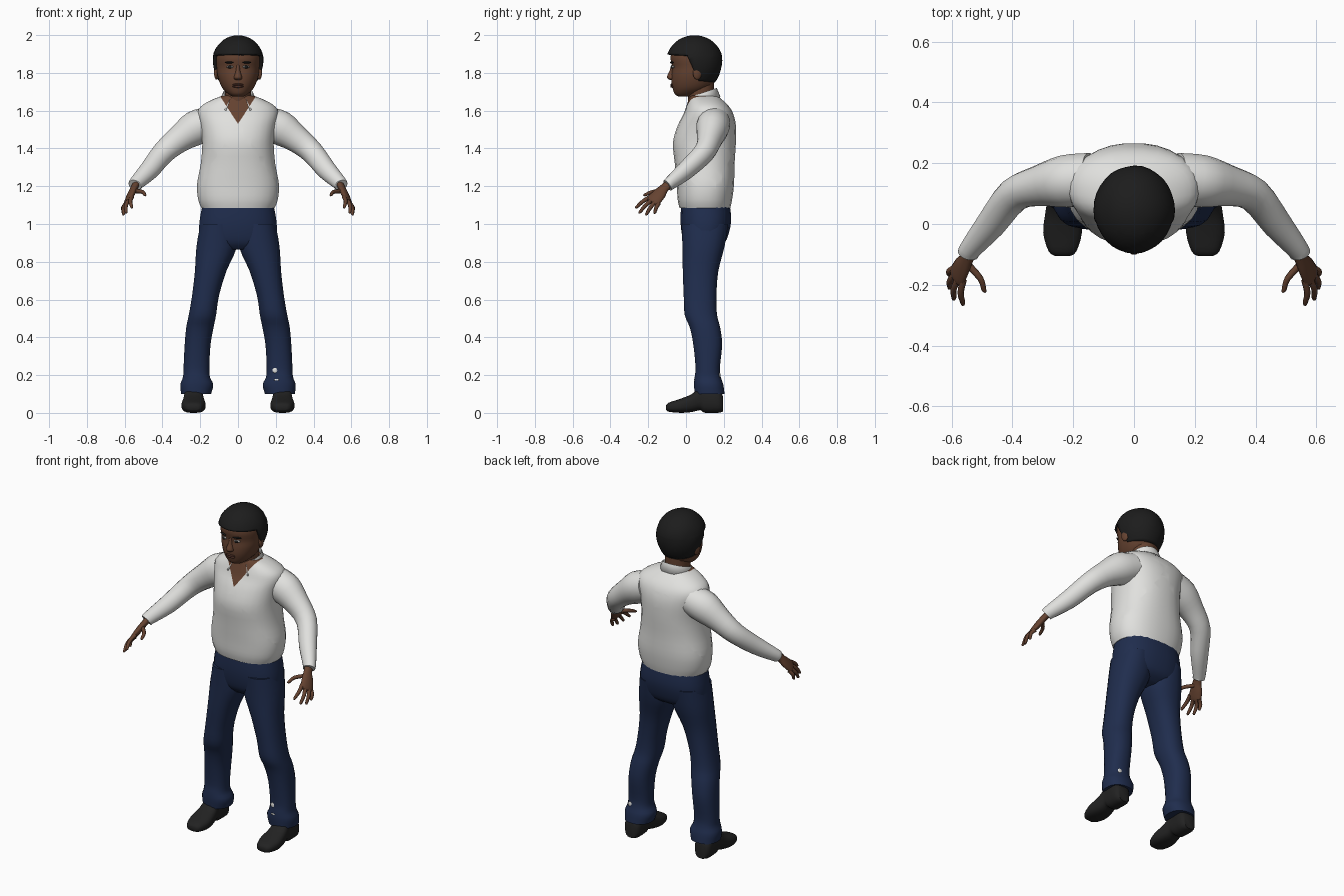
import bpy, bmesh, math
from mathutils import Vector, Matrix

old = bpy.data.objects.get("Cube")
if old:
    bpy.data.objects.remove(old, do_unlink=True)


def material(name, r, g, b):
    m = bpy.data.materials.new(name)
    m.use_nodes = True
    m.diffuse_color = (r, g, b, 1)
    bsdf = m.node_tree.nodes["Principled BSDF"]
    bsdf.inputs["Base Color"].default_value = (r, g, b, 1)
    bsdf.inputs["Roughness"].default_value = 0.8
    return m


SKIN = material("brown skin", 0.13, 0.055, 0.03)
LIP = material("dark lip", 0.085, 0.032, 0.022)
SHIRT = material("white cloth", 0.75, 0.75, 0.73)
NAVY = material("navy cloth", 0.014, 0.026, 0.075)
HAIR = material("black hair", 0.012, 0.012, 0.012)
SHOE = material("black leather", 0.016, 0.016, 0.016)
EYE = material("eye white", 0.4, 0.38, 0.36)


def finish(name, bm, *mats):
    bmesh.ops.recalc_face_normals(bm, faces=bm.faces)
    me = bpy.data.meshes.new(name)
    bm.to_mesh(me)
    bm.free()
    ob = bpy.data.objects.new(name, me)
    bpy.context.collection.objects.link(ob)
    for m in mats:
        me.materials.append(m)
    bpy.ops.object.select_all(action='DESELECT')
    ob.select_set(True)
    bpy.context.view_layer.objects.active = ob
    bpy.ops.object.shade_smooth_by_angle(angle=math.radians(50))
    return ob


def spline(a, b, c, d, t):
    return b + (c - a) * (t / 2) + (a - b * 2.5 + c * 2 - d / 2) * t * t \
        + ((b - c) * 1.5 + (d - a) / 2) * t ** 3


def loft(secs, n=20, steps=3, power=2.0, caps=True):
    """Skin smooth rings through sections of (centre, half axis u, half axis v)."""
    bm = bmesh.new()
    rows = []
    last = len(secs) - 1
    for i in range(last):
        four = [secs[min(max(i + k, 0), last)] for k in (-1, 0, 1, 2)]
        for s in range(steps):
            rows.append([spline(*(q[j] for q in four), s / steps) for j in range(3)])
    rows.append(secs[-1])
    rings = []
    for c, u, v in rows:
        ring = []
        for k in range(n):
            a = math.tau * (k + 0.5) / n
            ca, sa = math.cos(a), math.sin(a)
            x = math.copysign(abs(ca) ** (2 / power), ca)
            y = math.copysign(abs(sa) ** (2 / power), sa)
            ring.append(bm.verts.new(c + u * x + v * y))
        rings.append(ring)
    for p, q in zip(rings, rings[1:]):
        for k in range(n):
            bm.faces.new((p[k], p[(k + 1) % n], q[(k + 1) % n], q[k]))
    if caps:
        bm.faces.new(rings[0])
        bm.faces.new(rings[-1])
    return bm


def level(rows, side=1):
    """Horizontal sections from rows of (z, centre x, half width, front y, back y)."""
    return [(Vector((side * x, (f + b) / 2, z)), Vector((w, 0, 0)),
             Vector((0, (b - f) / 2, 0))) for z, x, w, f, b in rows]


def tube(path, side=1, wide=(0, 1, 0)):
    """Sections along a path of (point, half width, half thickness)."""
    pts = [Vector((side * p[0], p[1], p[2])) for p, _, _ in path]
    wide = Vector((side * wide[0], wide[1], wide[2]))
    out = []
    for i, (_, w, t) in enumerate(path):
        d = (pts[min(i + 1, len(pts) - 1)] - pts[max(i - 1, 0)]).normalized()
        u = (wide - d * wide.dot(d)).normalized()
        out.append((pts[i], u * w, d.cross(u) * t))
    return out


def ball(name, centre, size, mat, tilt=0):
    bm = bmesh.new()
    bmesh.ops.create_uvsphere(bm, u_segments=16, v_segments=10, radius=1)
    bm.transform(Matrix.Translation(centre) @ Matrix.Rotation(tilt, 4, 'Z')
                 @ Matrix.Diagonal((*size, 1)))
    return finish(name, bm, mat)


def cut(bm, point, normal):
    bmesh.ops.bisect_plane(bm, geom=bm.verts[:] + bm.edges[:] + bm.faces[:],
                           plane_co=point, plane_no=normal)


# Shirt body, with an open neck cut as skin coloured faces
bm = loft(level([(1.085, 0, .195, -.035, .235), (1.13, 0, .212, -.045, .245),
                 (1.21, 0, .218, -.05, .255), (1.32, 0, .198, -.06, .258),
                 (1.43, 0, .19, -.07, .265), (1.52, 0, .202, -.045, .265),
                 (1.58, 0, .215, -.015, .252), (1.62, 0, .20, 0, .23),
                 (1.655, 0, .145, .012, .195), (1.68, 0, .08, .02, .165)]),
          n=28, power=2.3)
for s in (1, -1):
    cut(bm, (0, 0, 1.53), (s, 0, -0.65))
for f in bm.faces:
    c = f.calc_center_median()
    if c.y < .1 and abs(c.x) < (c.z - 1.53) * .65:
        f.material_index = 1
finish("shirt_body", bm, SHIRT, SKIN)

# Folded collar, open at the front
bm = bmesh.new()
rows = []
for i in range(25):
    a = math.radians(-152 + 304 * i / 24)
    front = (1 - math.cos(a)) / 2
    sa, ca = math.sin(a), math.cos(a)
    point = max(0, front - .55)
    rows.append([bm.verts.new(p) for p in (
        (.078 * sa, .088 + .07 * ca, 1.655),
        (.08 * sa, .088 + .075 * ca, 1.72 - .05 * front),
        ((.098 + .1 * point) * sa, .088 + (.095 + .03 * point) * ca,
         1.672 - .05 * front - .06 * point))])
for p, q in zip(rows, rows[1:]):
    for k in range(2):
        bm.faces.new((p[k], q[k], q[k + 1], p[k + 1]))
finish("collar", bm, SHIRT).modifiers.new("thickness", 'SOLIDIFY').thickness = .006

# Trouser seat
finish("trouser_hips", loft(level([
    (.865, 0, .12, .02, .15), (.90, 0, .195, -.01, .205), (.96, 0, .207, -.025, .23),
    (1.03, 0, .203, -.03, .24), (1.12, 0, .185, -.025, .23)]), n=24, power=2.4), NAVY)

for side, label in ((1, "left_"), (-1, "right_")):
    # Trouser leg with a loose cuff
    finish(label + "trouser_leg", loft(level([
        (1.0, .105, .095, -.025, .225), (.88, .113, .108, -.02, .205),
        (.75, .145, .084, -.018, .172), (.62, .172, .072, -.013, .162),
        (.52, .188, .073, -.008, .165), (.45, .202, .073, .02, .182),
        (.36, .214, .069, .038, .192), (.24, .22, .069, .05, .18),
        (.19, .22, .072, .045, .185), (.15, .218, .088, .042, .198),
        (.10, .222, .08, .045, .205)], side), power=2.3), NAVY)

    # Shoe: sections run from toe to heel as (y, half width, sole z, top z)
    shoe = [(-.105, .025, .015, .04), (-.09, .046, .006, .055), (-.03, .064, 0, .075),
            (.03, .058, .004, .10), (.075, .051, .014, .135), (.10, .05, 0, .14),
            (.17, .052, 0, .13), (.195, .036, .006, .09)]
    finish(label + "shoe", loft([(Vector((side * .235, y, (a + b) / 2)), Vector((w, 0, 0)),
           Vector((0, 0, (b - a) / 2))) for y, w, a, b in shoe], power=2.7), SHOE)

    # Sleeve
    finish(label + "sleeve", loft(tube([
        ((.14, .15, 1.54), .085, .085), ((.225, .14, 1.508), .087, .092),
        ((.31, .125, 1.45), .068, .072), ((.395, .095, 1.378), .056, .06),
        ((.47, .0, 1.285), .048, .052), ((.54, -.085, 1.215), .034, .038),
        ((.545, -.098, 1.205), .033, .036)], side), n=18), SHIRT)

    # Palm, fingers and thumb
    across = (-.03, -.055, .03)
    finish(label + "palm", loft(tube([
        ((.532, -.075, 1.225), .024, .02), ((.55, -.115, 1.19), .026, .018),
        ((.565, -.14, 1.16), .036, .018), ((.582, -.172, 1.125), .04, .014),
        ((.587, -.182, 1.115), .03, .009)], side, across), n=14), SKIN)
    fingers = {
        "index": ((.561, -.185, 1.145), (.563, -.268, 1.085)),
        "middle": ((.576, -.177, 1.13), (.594, -.25, 1.057)),
        "ring": ((.587, -.162, 1.118), (.608, -.213, 1.047)),
        "little": ((.59, -.145, 1.11), (.61, -.168, 1.055)),
        "thumb": ((.545, -.135, 1.175), (.488, -.225, 1.152))}
    for word, (base, tip) in fingers.items():
        base, tip = Vector(base), Vector(tip)
        bend = Vector((-.012 if word == "thumb" else .008, 0, .006))
        path = [(base, .012, .012), (base.lerp(tip, .5) + bend, .0105, .0105),
                (base.lerp(tip, .9), .008, .008), (tip, .003, .003)]
        finish(label + word + "_finger", loft(tube(path, side, across), n=8), SKIN)

    # Ear, eye, iris and brow
    ball(label + "ear", (side * .114, .06, 1.80), (.012, .024, .036), SKIN, side * .25)
    ball(label + "eye", (side * .043, -.07, 1.832), (.019, .008, .007), EYE, side * .3)
    ball(label + "iris", (side * .043, -.075, 1.831), (.011, .006, .008), HAIR, side * .3)
    ball(label + "brow", (side * .046, -.075, 1.855), (.026, .006, .005), HAIR, side * .35)

# Small pale tears on the left cuff
for i, (x, y, z) in enumerate(((.197, .053, .225), (.205, .046, .175), (.25, .178, .2))):
    ball(f"cuff_tear_{i}", (x, y, z), (.015, .004, .014 if i != 1 else .005), SHIRT)

# Neck and head
finish("neck", loft(level([(1.6, 0, .07, .015, .15), (1.66, 0, .068, .01, .15),
                           (1.76, 0, .072, .0, .15)])), SKIN)
finish("head", loft(level([
    (1.675, 0, .03, -.04, .03), (1.688, 0, .052, -.06, .07), (1.715, 0, .08, -.07, .12),
    (1.75, 0, .098, -.077, .15), (1.79, 0, .109, -.077, .16), (1.83, 0, .113, -.073, .165),
    (1.88, 0, .117, -.083, .17), (1.93, 0, .106, -.068, .16),
    (1.965, 0, .07, -.03, .11)]), n=28, power=2.15), SKIN)
finish("nose", loft(level([
    (1.842, 0, .009, -.078, -.05), (1.81, 0, .012, -.088, -.05),
    (1.782, 0, .021, -.101, -.05), (1.77, 0, .022, -.098, -.05),
    (1.762, 0, .012, -.085, -.05)]), n=12), SKIN)
for word, z, h in (("upper_lip", 1.738, .006), ("lower_lip", 1.728, .007)):
    ball(word, (0, -.072, z), (.029, .011, h), LIP)

# Hair cap with a cut hairline: high over the face, low at the nape
bm = bmesh.new()
bmesh.ops.create_uvsphere(bm, u_segments=32, v_segments=20, radius=1)
for v in bm.verts:
    x, y, z = v.co
    wave = 1 + .012 * math.sin(7 * x + 5 * z) * math.cos(6 * y)
    v.co = (.134 * x * wave, .045 + .147 * y * wave, 1.865 + z * (.134 if z > 0 else .17))
brow_point, brow_dir = Vector((0, 0, 1.893)), Vector((0, .05, 1))
side_point, side_dir = Vector((0, .025, 1.85)), Vector((0, 1, .45))
nape_point, nape_dir = Vector((0, .1, 1.755)), Vector((0, .1, 1))
for p, d in ((brow_point, brow_dir), (side_point, side_dir), (nape_point, nape_dir)):
    cut(bm, p, d)
gone = []
for f in bm.faces:
    c = f.calc_center_median()
    below, ahead = (c - brow_point).dot(brow_dir) < 0, (c - side_point).dot(side_dir) < 0
    if (below and ahead) or (c - nape_point).dot(nape_dir) < 0:
        gone.append(f)
bmesh.ops.delete(bm, geom=gone, context='FACES')
mod = finish("hair", bm, HAIR).modifiers.new("thickness", 'SOLIDIFY')
mod.thickness, mod.offset = .018, -1
